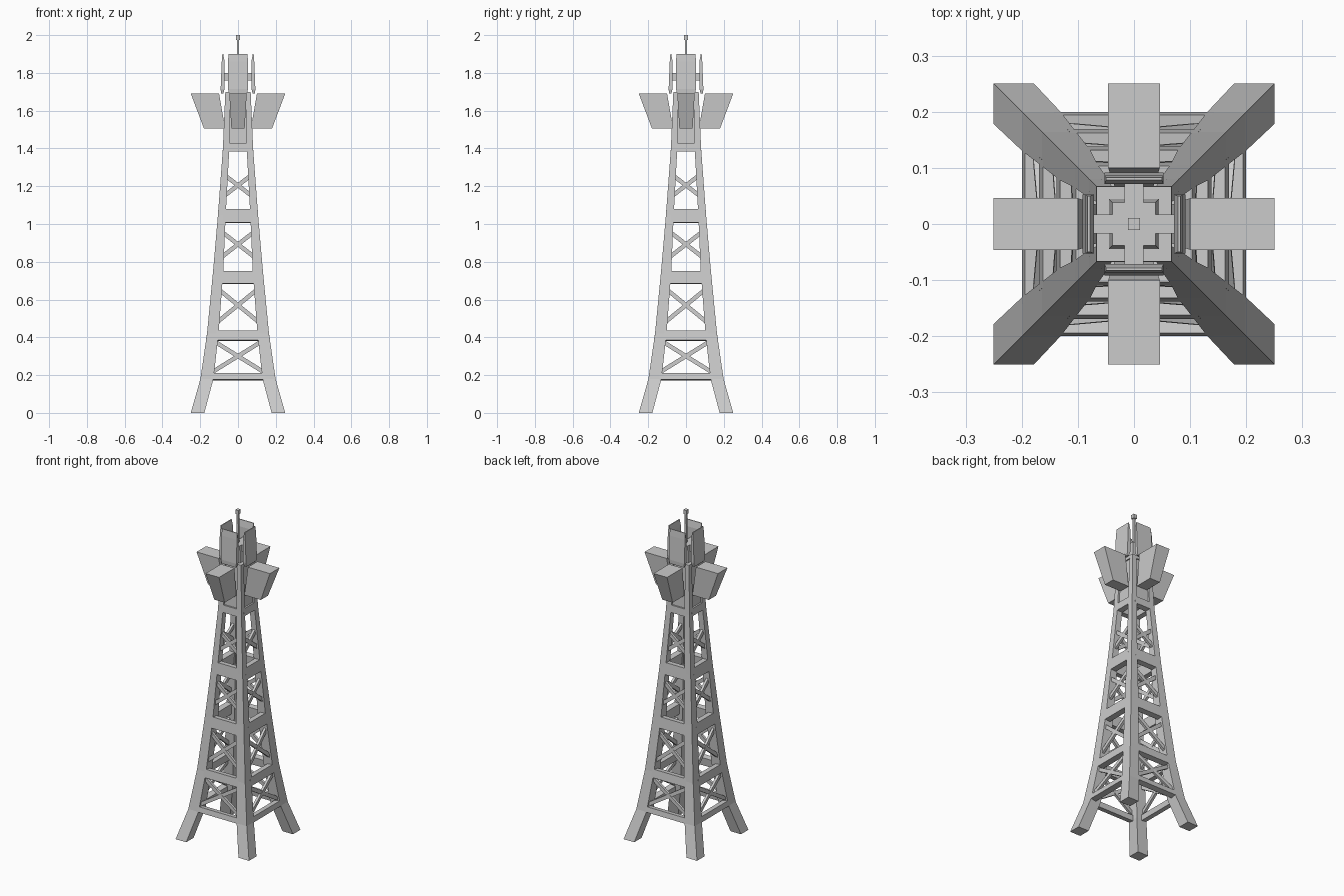
import bpy, bmesh, math
from mathutils import Matrix, Vector

cube = bpy.data.objects.get("Cube")
if cube:
    bpy.data.objects.remove(cube, do_unlink=True)

grey = bpy.data.materials.new("light_grey_metal")
grey.use_nodes = True
color = (0.6, 0.6, 0.6, 1)
grey.diffuse_color = color
grey.node_tree.nodes["Principled BSDF"].inputs["Base Color"].default_value = color

# Tower profile: height, outer half width, window half width
PROFILE = [(0, .25, .178), (.18, .199, .130), (.42, .164, .103), (.75, .132, .078),
           (1.05, .106, .065), (1.4, .080, .046), (1.7, .067, .040)]
SIDES = ["front", "left", "back", "right"]


def at(z, column):
    """Profile value at height z (column 1 is outer, column 2 is window)."""
    for a, b in zip(PROFILE, PROFILE[1:]):
        if z <= b[0]:
            return a[column] + (b[column] - a[column]) * (z - a[0]) / (b[0] - a[0])
    return PROFILE[-1][column]


def loft(name, sections, turn=0):
    """Solid through matching rings of points, turned about the tower axis."""
    bm = bmesh.new()
    rings = [[bm.verts.new(p) for p in ring] for ring in sections]
    n = len(rings[0])
    for a, b in zip(rings, rings[1:]):
        for i in range(n):
            j = (i + 1) % n
            bm.faces.new((a[i], a[j], b[j], b[i]))
    bm.faces.new(rings[0][::-1])
    bm.faces.new(rings[-1])
    bmesh.ops.rotate(bm, verts=bm.verts, cent=(0, 0, 0),
                     matrix=Matrix.Rotation(turn * math.pi / 2, 3, "Z"))
    bmesh.ops.recalc_face_normals(bm, faces=bm.faces)
    mesh = bpy.data.meshes.new(name)
    bm.to_mesh(mesh)
    bm.free()
    mesh.materials.append(grey)
    obj = bpy.data.objects.new(name, mesh)
    bpy.context.collection.objects.link(obj)
    return obj


def rect(x0, x1, y0, y1, z):
    return [(x0, y0, z), (x1, y0, z), (x1, y1, z), (x0, y1, z)]


def square(r, z):
    return rect(-r, r, -r, r, z)


def beam(name, z0, z1, turn, thick=.035):
    """Crossbeam set square to the sloping tower face."""
    slope = (at(z0, 1) - at(z1, 1)) / (z1 - z0)
    rings = []
    for z in (z0, z1):
        h, o = at(z, 2) + .012, at(z, 1)
        drop = z - thick * slope
        rings.append([(-h, -o, z), (h, -o, z), (h, thick - o, drop), (-h, thick - o, drop)])
    loft(name, rings, turn)


def brace(name, z0, z1, way, turn, depth=.015, half=.011):
    """Diagonal bar between the two legs of one face."""
    a = Vector((-way * (at(z0, 2) + .012), .012 - at(z0, 1), z0))
    b = Vector((way * (at(z1, 2) + .012), .012 - at(z1, 1), z1))
    across = (b - a).cross(Vector((0, 1, 0))).normalized() * half
    back = Vector((0, depth, 0))
    loft(name, [[p - across, p + across, p + across + back, p - across + back]
                for p in (a, b)], turn)


BEAMS = [(.178, .21), (.385, .435), (.685, .752), (1.008, 1.08), (1.385, 1.43)]
BRACES = [(.215, .375), (.48, .65), (.825, .955), (1.15, 1.255)]

for turn, side in enumerate(SIDES):
    # Corner leg
    loft(side + "_leg", [rect(w, o, -o, -w, z) for z, o, w in PROFILE], turn)
    # Crossbeams and crossed braces
    for i, (z0, z1) in enumerate(BEAMS):
        beam(f"{side}_beam_{i + 1}", z0, z1, turn)
    for i, (z0, z1) in enumerate(BRACES):
        for way in (1, -1):
            tag = "rising" if way > 0 else "falling"
            brace(f"{side}_{tag}_brace_{i + 1}", z0, z1, way, turn)
    # Flared horn, widening upward
    loft(side + "_horn", [rect(-.035, .035, -.18, -.068, 1.505),
                          rect(-.046, .046, -.25, -.10, 1.69)], turn)
    # Bent upper panel and its bracket
    loft(side + "_panel", [rect(-.048, .048, -.090, -.078, 1.69),
                           rect(-.053, .053, -.092, -.071, 1.715),
                           rect(-.053, .053, -.086, -.071, 1.86),
                           rect(-.050, .050, -.083, -.078, 1.90)], turn)
    loft(side + "_bracket", [rect(-.017, .017, -.078, -.03, 1.76),
                             rect(-.017, .017, -.078, -.03, 1.80)], turn)

# Closed head between the upper legs
loft("head_core", [square(.068, 1.42), square(.060, 1.697)])
loft("head_cap", [square(.068, 1.68), square(.067, 1.70)])
# Mast block, antenna and tip
loft("mast_block", [square(.045, 1.70), square(.038, 1.80)])
loft("antenna", [square(.007, 1.79), square(.005, 1.98)])
loft("antenna_tip", [square(.011, 1.975), square(.011, 2.0)])
